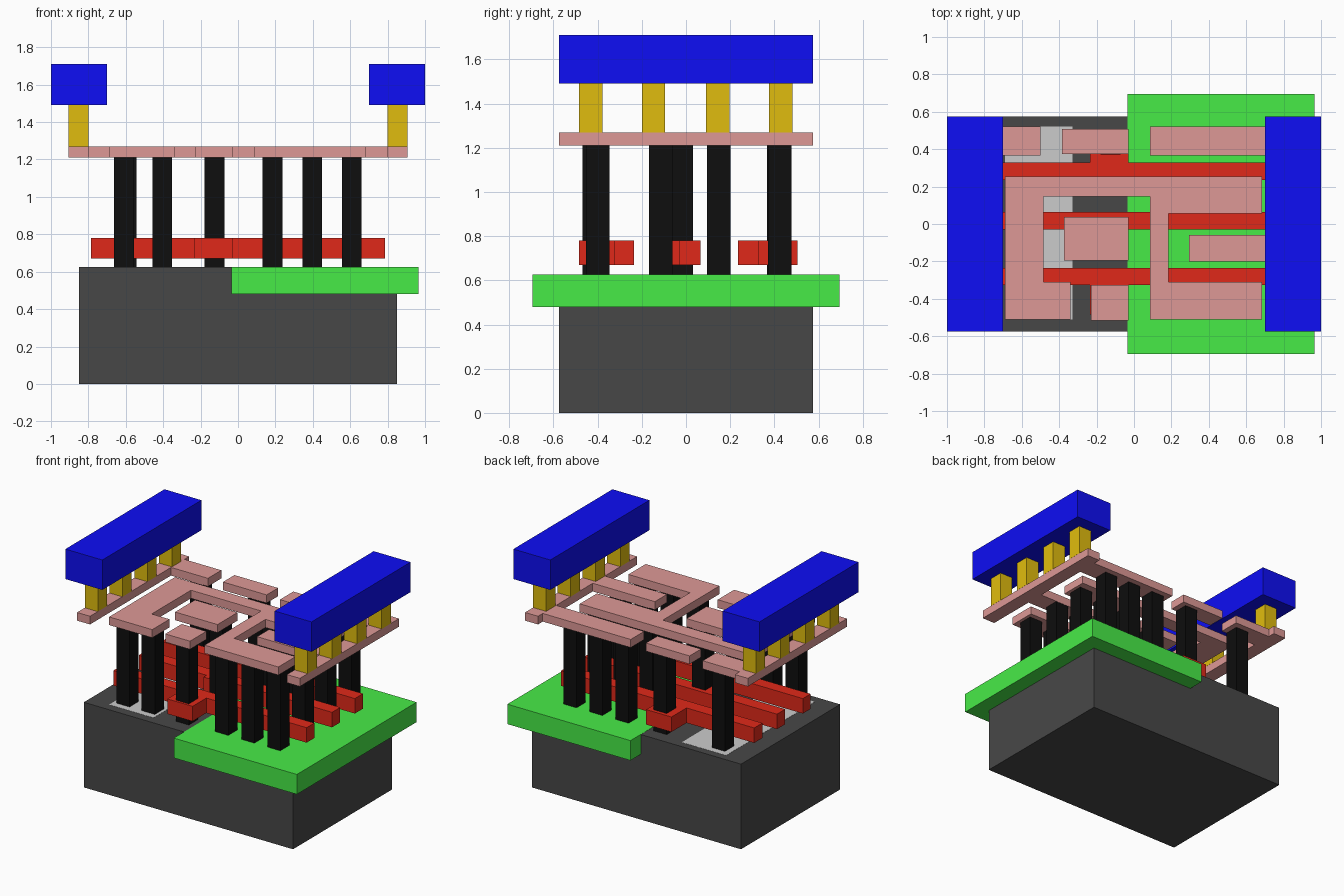
import bpy, bmesh

if "Cube" in bpy.data.objects:
    bpy.data.objects.remove(bpy.data.objects["Cube"])


def material(name, *rgb):
    """Colour given as seen on screen, stored as linear values."""
    m = bpy.data.materials.new(name)
    lin = [c / 12.92 if c < 0.04 else ((c + 0.055) / 1.055) ** 2.4 for c in rgb]
    m.diffuse_color = (*lin, 1)
    m.use_nodes = True
    m.node_tree.nodes["Principled BSDF"].inputs["Base Color"].default_value = m.diffuse_color
    return m


DARK = material("dark_grey", 0.28, 0.28, 0.28)
GREEN = material("green", 0.28, 0.92, 0.28)
LIGHT = material("light_grey", 0.85, 0.85, 0.85)
RED = material("red", 0.88, 0.16, 0.10)
BLACK = material("black", 0.055, 0.055, 0.055)
PINK = material("pink", 0.87, 0.60, 0.59)
YELLOW = material("yellow", 0.88, 0.74, 0.055)
BLUE = material("blue", 0.055, 0.055, 0.96)


def slab(name, outline, z0, z1, mat):
    """Extrude a flat xy outline from z0 up to z1."""
    bm = bmesh.new()
    face = bm.faces.new([bm.verts.new((x, y, z0)) for x, y in outline])
    top = bmesh.ops.extrude_face_region(bm, geom=[face])["geom"]
    bmesh.ops.translate(bm, vec=(0, 0, z1 - z0),
                        verts=[v for v in top if isinstance(v, bmesh.types.BMVert)])
    bmesh.ops.recalc_face_normals(bm, faces=bm.faces)
    me = bpy.data.meshes.new(name)
    bm.to_mesh(me)
    bm.free()
    me.materials.append(mat)
    ob = bpy.data.objects.new(name, me)
    bpy.context.collection.objects.link(ob)
    return ob


def box(name, x0, x1, y0, y1, z0, z1, mat):
    return slab(name, [(x0, y0), (x1, y0), (x1, y1), (x0, y1)], z0, z1, mat)


# Base block, well and the two diffusion areas practically flush with its top
TOP = 0.625
box("substrate", -0.85, 0.85, -0.575, 0.575, 0, TOP, DARK)
box("well", -0.035, 0.965, -0.695, 0.695, 0.48, TOP + 0.001, GREEN)
box("left_diffusion", -0.69, -0.33, -0.51, 0.52, 0.52, TOP + 0.001, LIGHT)
box("right_diffusion", 0.10, 0.69, -0.51, 0.52, 0.52, TOP, LIGHT)

# Red gate bars, each with a contact pad widening one side
G0, G1 = 0.67, 0.78
PX0, PX1, BX = -0.235, -0.03, 0.785


def gate(name, y0, y1, pad_y):
    if pad_y < y0:
        pts = [(-BX, y1), (-BX, y0), (PX0, y0), (PX0, pad_y),
               (PX1, pad_y), (PX1, y0), (BX, y0), (BX, y1)]
    else:
        pts = [(-BX, y0), (BX, y0), (BX, y1), (PX1, y1),
               (PX1, pad_y), (PX0, pad_y), (PX0, y1), (-BX, y1)]
    slab(name, pts, G0, G1, RED)


gate("front_gate", -0.325, -0.235, -0.485)
gate("middle_gate", -0.03, 0.065, -0.065)
gate("back_gate", 0.235, 0.33, 0.505)

# Black contact pillars
M0, M1 = 1.21, 1.27
pillars = [(-0.61, -0.41), (-0.405, -0.41), (-0.595, 0.42),
           (-0.125, -0.415), (-0.125, -0.022), (-0.125, 0.425)]
pillars += [(x, y) for y in (-0.40, 0.148, 0.425) for x in (0.185, 0.397, 0.608)]
pillars += [(x, -0.115) for x in (0.397, 0.608)]
H = 0.053
for i, (x, y) in enumerate(pillars):
    box(f"contact_pillar_{i + 1}", x - H, x + H, y - H, y + H, TOP, M0, BLACK)

# Pink plate: side rails with their branches
E = 0.575
slab("left_rail", [(-0.905, -E), (-0.80, -E), (-0.80, 0.365), (-0.50, 0.365),
                   (-0.50, 0.52), (-0.80, 0.52), (-0.80, E), (-0.905, E)], M0, M1, PINK)
slab("right_rail", [(0.905, -E), (0.905, E), (0.80, E), (0.80, 0.52), (0.085, 0.52),
                    (0.085, 0.365), (0.80, 0.365), (0.80, -0.06), (0.295, -0.06),
                    (0.295, -0.2), (0.80, -0.2), (0.80, -E)], M0, M1, PINK)

# Pink plate: branching middle track and three loose pads
slab("output_track", [(-0.69, 0.255), (0.685, 0.255), (0.685, 0.055), (0.185, 0.055),
                      (0.185, -0.31), (0.685, -0.31), (0.685, -0.51), (0.085, -0.51),
                      (0.085, 0.147), (-0.485, 0.147), (-0.485, -0.31), (-0.34, -0.31),
                      (-0.34, -0.51), (-0.69, -0.51)], M0, M1, PINK)
box("front_pad", -0.23, -0.03, -0.515, -0.325, M0, M1, PINK)
box("middle_pad", -0.375, -0.03, -0.195, 0.037, M0, M1, PINK)
box("back_pad", -0.385, -0.03, 0.375, 0.508, M0, M1, PINK)

# Yellow posts carrying the blue top beams, on both sides
for side, s in (("left", -1), ("right", 1)):
    for i, y in enumerate((-0.432, -0.147, 0.143, 0.428)):
        x = s * 0.8525
        box(f"{side}_post_{i + 1}", x - H, x + H, y - H, y + H, M1, 1.49, YELLOW)
    x = s * 0.85
    box(f"{side}_beam", x - 0.15, x + 0.15, -E, E, 1.49, 1.71, BLUE)
